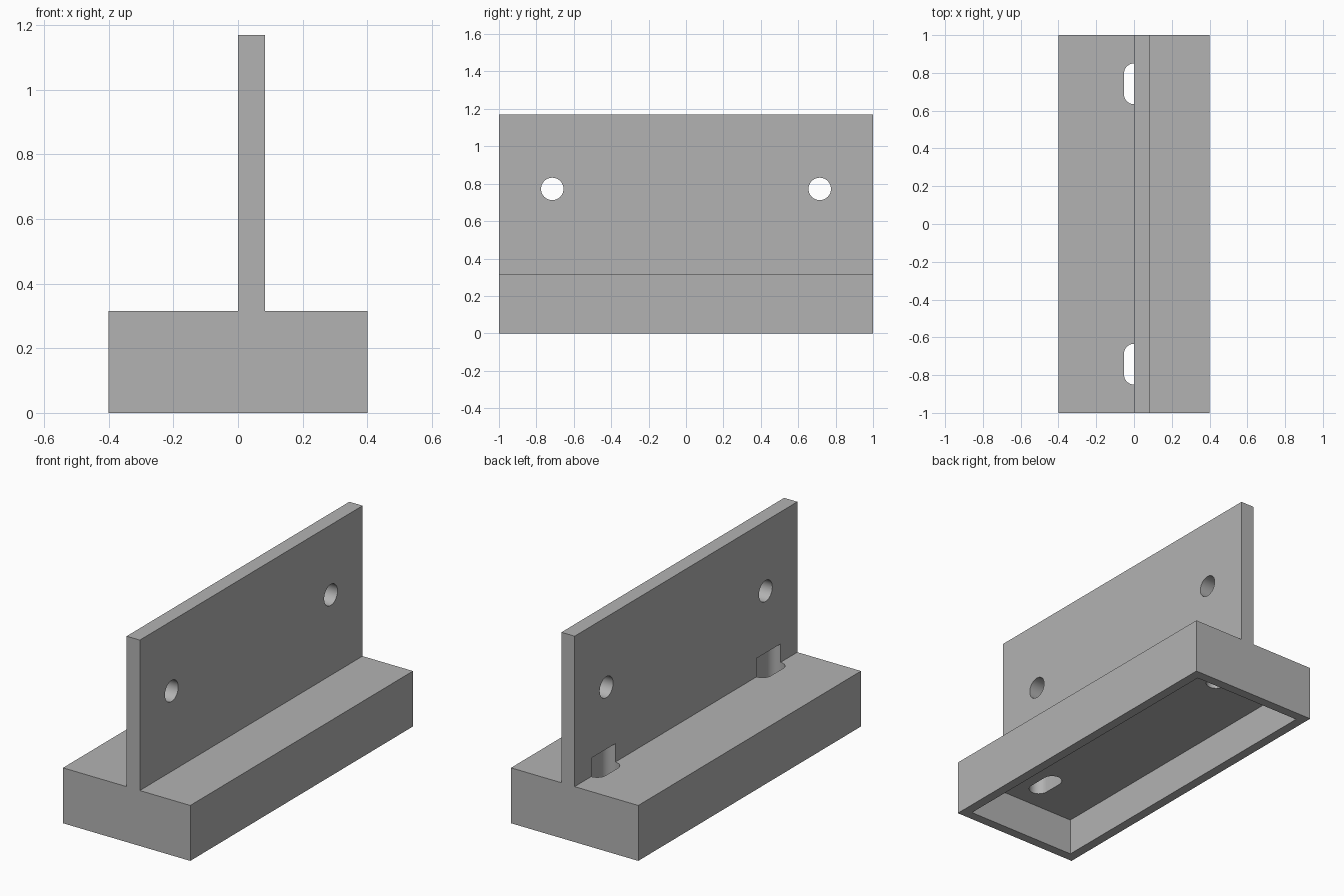
import bpy, bmesh, math
from mathutils import Matrix

old = bpy.data.objects.get("Cube")
if old:
    bpy.data.objects.remove(old, do_unlink=True)

# Main dimensions
HALF_W, HALF_L = 0.40, 1.0
BASE_H, TOTAL_H = 0.315, 1.17
PLATE_T = 0.083
WALL, CEILING = 0.054, 0.21
SLOT_R, SLOT_HALF, SLOT_TOP = 0.053, 0.108, 0.42
HOLE_R, HOLE_Y, HOLE_Z = 0.06, 0.715, 0.772

grey = bpy.data.materials.new("plain grey")
grey.use_nodes = True
colour = (0.45, 0.45, 0.45, 1)
grey.diffuse_color = colour
grey.node_tree.nodes["Principled BSDF"].inputs["Base Color"].default_value = colour


def prism(name, outline, depth, matrix):
    """Extrude a flat outline along its local z, then place it."""
    bm = bmesh.new()
    face = bm.faces.new([bm.verts.new((x, y, 0)) for x, y in outline])
    top = bmesh.ops.extrude_face_region(bm, geom=[face])["geom"]
    verts = [v for v in top if isinstance(v, bmesh.types.BMVert)]
    bmesh.ops.translate(bm, verts=verts, vec=(0, 0, depth))
    bm.transform(matrix)
    bmesh.ops.recalc_face_normals(bm, faces=bm.faces)
    mesh = bpy.data.meshes.new(name)
    bm.to_mesh(mesh)
    bm.free()
    mesh.materials.append(grey)
    obj = bpy.data.objects.new(name, mesh)
    bpy.context.collection.objects.link(obj)
    return obj


def stadium(radius, straight, steps=20):
    """Round outline, stretched along y by the straight half length."""
    points = []
    for side in (1, -1):
        for i in range(steps + 1):
            a = math.pi * i / steps
            points.append((side * radius * math.cos(a),
                           side * (radius * math.sin(a) + straight)))
    return points


def circle(radius, steps=40):
    return [(radius * math.cos(math.tau * i / steps),
             radius * math.sin(math.tau * i / steps)) for i in range(steps)]


# T-shaped body: base block and upright plate in one profile
profile = [(-HALF_W, 0), (HALF_W, 0), (HALF_W, BASE_H), (PLATE_T, BASE_H),
           (PLATE_T, TOTAL_H), (0, TOTAL_H), (0, BASE_H), (-HALF_W, BASE_H)]
body = prism("mounting_bracket", profile, 2 * HALF_L,
             Matrix.Translation((0, HALF_L, 0)) @ Matrix.Rotation(math.pi / 2, 4, "X"))

# Cavity under the base
w, l = HALF_W - WALL, HALF_L - WALL
cutters = [prism("base_cavity_cutter", [(-w, -l), (w, -l), (w, l), (-w, l)],
                 CEILING + 0.1, Matrix.Translation((0, 0, -0.1)))]

for side in (-1, 1):
    # Slot through the base top, running up into the plate
    cutters.append(prism("slot_cutter", stadium(SLOT_R, SLOT_HALF - SLOT_R),
                         SLOT_TOP - 0.15,
                         Matrix.Translation((0, side * 0.742, 0.15))))
    # Round hole through the plate
    cutters.append(prism("hole_cutter", circle(HOLE_R), 0.4,
                         Matrix.Translation((-0.15, side * HOLE_Y, HOLE_Z))
                         @ Matrix.Rotation(math.pi / 2, 4, "Y")))

# Cut in order, then drop the cutters
bpy.context.view_layer.objects.active = body
for cutter in cutters:
    cutter.hide_render = True
    cut = body.modifiers.new("cut", "BOOLEAN")
    cut.operation = "DIFFERENCE"
    cut.solver = "EXACT"
    cut.object = cutter
    bpy.ops.object.modifier_apply(modifier=cut.name)
    bpy.data.objects.remove(cutter, do_unlink=True)

bpy.ops.object.select_all(action="DESELECT")
body.select_set(True)
bpy.ops.object.shade_smooth_by_angle(angle=math.radians(30))
